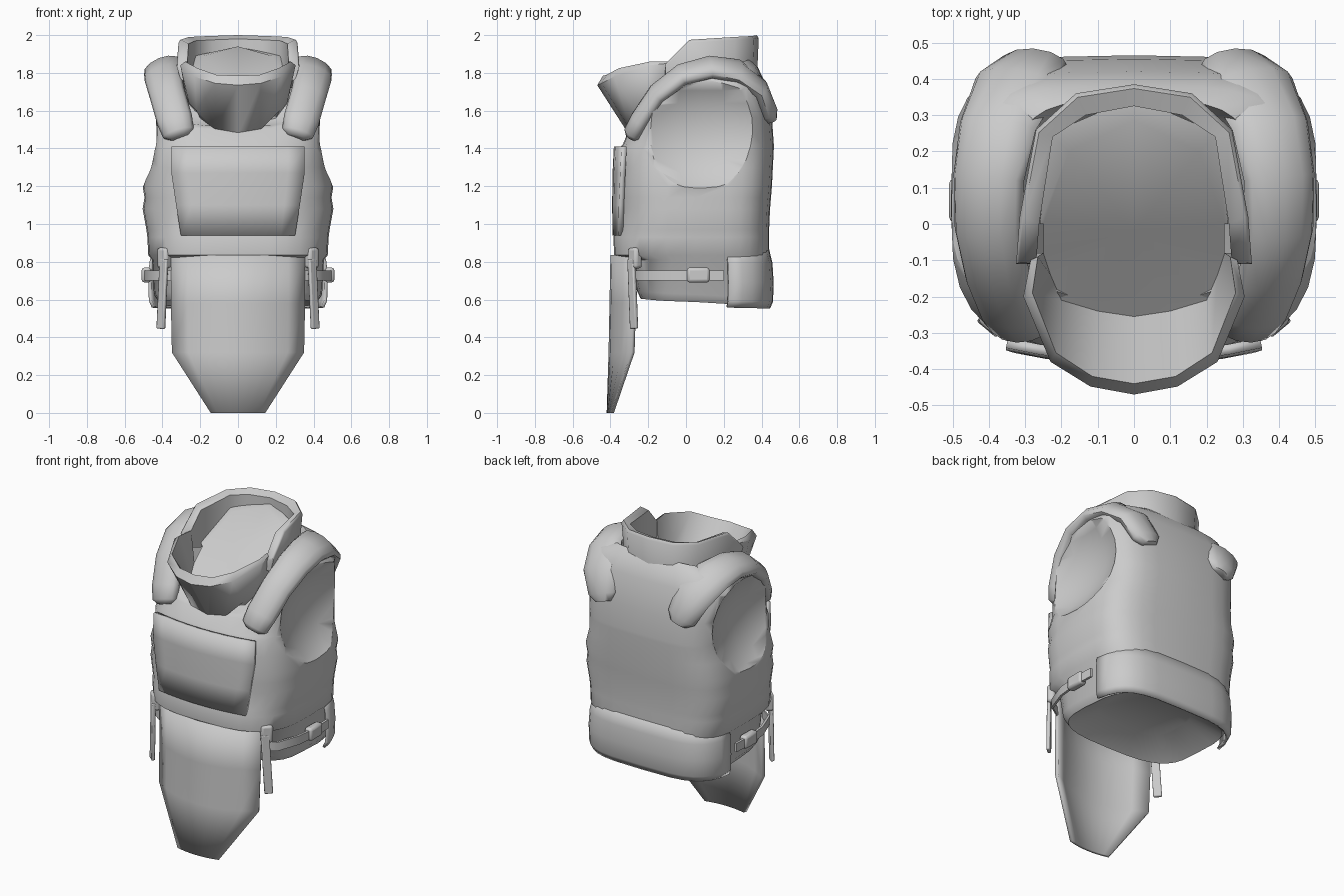
import bpy, bmesh, math
from mathutils import Vector

cube = bpy.data.objects.get("Cube")
if cube:
    bpy.data.objects.remove(cube, do_unlink=True)

grey = bpy.data.materials.new("plain_grey")
grey.use_nodes = True
grey.diffuse_color = (0.6, 0.6, 0.6, 1)
grey.node_tree.nodes["Principled BSDF"].inputs["Base Color"].default_value = grey.diffuse_color


def finish(name, bm, angle=40):
    bmesh.ops.recalc_face_normals(bm, faces=bm.faces)
    mesh = bpy.data.meshes.new(name)
    bm.to_mesh(mesh)
    bm.free()
    obj = bpy.data.objects.new(name, mesh)
    bpy.context.collection.objects.link(obj)
    mesh.materials.append(grey)
    bpy.ops.object.select_all(action="DESELECT")
    obj.select_set(True)
    bpy.context.view_layer.objects.active = obj
    bpy.ops.object.shade_smooth_by_angle(angle=math.radians(angle))
    return obj


def loft(name, rings, closed=True, caps=True, angle=40):
    """Bridge equal-sized rings of points into one skin."""
    bm = bmesh.new()
    rows = [[bm.verts.new(p) for p in ring] for ring in rings]
    n = len(rows[0])
    for a, b in zip(rows, rows[1:]):
        for i in range(n if closed else n - 1):
            j = (i + 1) % n
            bm.faces.new((a[i], a[j], b[j], b[i]))
    if caps:
        bm.faces.new(rows[0])
        bm.faces.new(rows[-1])
    return finish(name, bm, angle)


def modify(obj, kind, **settings):
    mod = obj.modifiers.new(kind.title(), kind)
    for key, value in settings.items():
        setattr(mod, key, value)


def mirror_path(half):
    """Half path starting on the centre line, extended to both sides."""
    return [(-x, y, z) for x, y, z in reversed(half[1:])] + half


def block(name, centre, size, turn=0, tilt=0):
    bm = bmesh.new()
    bmesh.ops.create_cube(bm, size=1)
    for v in bm.verts:
        v.co = Vector(a * b for a, b in zip(v.co, size))
    obj = finish(name, bm)
    obj.location = centre
    obj.rotation_euler = (0, tilt, turn)
    modify(obj, "BEVEL", width=min(size) * 0.3, segments=2)


def section(z, a, front, back, rise=0, drop=0, count=32):
    """Rounded torso outline, squarer behind; rises to the back, curves down to the front."""
    ring = []
    for i in range(count):
        t = math.tau * i / count
        c, s = math.cos(t), math.sin(t)
        e = 0.52 if s > 0 else 0.64
        x = a * math.copysign(abs(c) ** e, c)
        reach = back - 0.05 if s > 0 else 0.05 - front
        y = 0.05 + reach * math.copysign(abs(s) ** e, s)
        ring.append((x, y, z + (rise * y if y > 0 else -drop * y * y)))
    return ring


# Torso: hollow underside, waist, padded belly, chest, shoulders and neck hollow
torso = loft("torso", [section(*r) for r in (
    (0.68, 0.25, -0.1, 0.3), (0.59, 0.415, -0.24, 0.44, -0.06, -0.25),
    (0.63, 0.445, -0.26, 0.45, -0.06, -0.25), (0.81, 0.455, -0.3, 0.44),
    (0.835, 0.475, -0.38, 0.44), (0.93, 0.48, -0.385, 0.44),
    (0.97, 0.485, -0.368, 0.44), (1.08, 0.505, -0.365, 0.445),
    (1.14, 0.495, -0.365, 0.45), (1.2, 0.505, -0.365, 0.455),
    (1.3, 0.475, -0.36, 0.46), (1.4, 0.47, -0.355, 0.465), (1.42, 0.47, -0.335, 0.465),
    (1.54, 0.48, -0.3, 0.455, 0.05, 0.4), (1.67, 0.5, -0.27, 0.42, 0.18, 2.1),
    (1.77, 0.45, -0.24, 0.38, 0.16, 4.4), (1.77, 0.33, -0.21, 0.34, 0.3, 5.2),
    (1.55, 0.22, -0.16, 0.28, 0.3, 4.7))], angle=55)

# Arm hollows
for side in (-1, 1):
    bm = bmesh.new()
    bmesh.ops.create_uvsphere(bm, u_segments=24, v_segments=16, radius=1)
    for v in bm.verts:
        v.co = Vector((side * 0.71 + v.co.x * 0.33, 0.08 + v.co.y * 0.52, 1.49 + v.co.z * 0.39))
    cutter = finish("arm_hollow_cutter", bm)
    cutter.hide_render = True
    cutter.hide_set(True)
    modify(torso, "BOOLEAN", object=cutter, operation="DIFFERENCE", solver="EXACT")


def bent_sheet(name, levels, bend, thickness):
    """Sheet curved around the front; levels are (z, half width, crown)."""
    rows = []
    for z, w, crown in levels:
        xs = [w * (i / 4 - 1) for i in range(9)]
        rows.append([(x, crown + bend * x * x, z) for x in xs])
    obj = loft(name, rows, closed=False, caps=False)
    modify(obj, "SOLIDIFY", thickness=thickness, offset=0, use_even_offset=True)


bent_sheet("chest_plate", [(0.94, 0.3, -0.375), (1.1, 0.325, -0.377), (1.27, 0.35, -0.375),
                           (1.41, 0.35, -0.368)], 0.33, 0.028)
bent_sheet("front_flap", [(0, 0.14, -0.41), (0.32, 0.345, -0.4), (0.58, 0.35, -0.395),
                          (0.835, 0.35, -0.39)], 1.0, 0.02)

# Lower back wrap, blending into the hips
rows = []
for z, grow in ((0.565, 0.0), (0.6, 0.015), (0.7, 0.018), (0.8, 0.012), (0.9, -0.012)):
    ring = section(z, 0.454 + grow, -0.3, 0.438 + grow, -0.02)
    rows.append(ring[1:16])
wrap = loft("lower_back_wrap", rows, closed=False, caps=False)
modify(wrap, "SOLIDIFY", thickness=0.016, offset=0)

# Rear collar: upright horseshoe wall
outer = mirror_path([(0, 0.385, 2.0), (0.16, 0.36, 1.995), (0.27, 0.26, 1.99),
                     (0.315, 0.02, 1.975), (0.325, -0.11, 1.85)])
rings = []
for x, y, top in outer:
    k = 0.83
    ix, iy = x * k, (y - 0.06 if y > 0.3 else y - 0.02 if y > 0 else y)
    low = 1.76 if y < 0 else 1.72
    rings.append([(x * 0.93, y * 0.97, low), (x, y, top - 0.015), (x * 0.97, y * 0.97, top),
                  (ix, iy, top - 0.02), (ix, iy, low)])
loft("rear_collar", rings, angle=60)

# Front collar: flared wedge below the chin
lip = mirror_path([(0, -0.47, 1.735), (0.12, -0.448, 1.745), (0.23, -0.38, 1.78),
                   (0.305, -0.2, 1.84), (0.285, -0.1, 1.85)])
crest = mirror_path([(0, -0.44, 1.785), (0.115, -0.42, 1.79), (0.215, -0.355, 1.825),
                     (0.28, -0.19, 1.86), (0.265, -0.09, 1.86)])
inner = mirror_path([(0, -0.255, 1.52), (0.1, -0.24, 1.535), (0.2, -0.21, 1.56),
                     (0.23, -0.14, 1.615), (0.25, -0.08, 1.66)])
base = mirror_path([(0, -0.3, 1.47), (0.12, -0.295, 1.5), (0.22, -0.27, 1.6),
                    (0.26, -0.18, 1.64), (0.275, -0.08, 1.68)])
loft("front_collar", [list(ring) for ring in zip(lip, crest, inner, base)], angle=60)

# Neck lining: steep slope from the nape down to the throat
bm = bmesh.new()
rim = [bm.verts.new(p) for p in inner + [(0.25, 0, 1.73), (0.18, 0.2, 1.89), (0, 0.285, 1.94),
                                         (-0.18, 0.2, 1.89), (-0.25, 0, 1.73)]]
deep = bm.verts.new((0, -0.02, 1.7))
for i, v in enumerate(rim):
    bm.faces.new((v, rim[(i + 1) % len(rim)], deep))
# lip closing the gap between lining and rear collar
back = [bm.verts.new(p) for p in ((0.26, 0, 1.75), (0.23, 0.25, 1.89), (0, 0.35, 1.94),
                                  (-0.23, 0.25, 1.89), (-0.26, 0, 1.75))]
edge = rim[-5:]
for i in range(4):
    bm.faces.new((edge[i], edge[i + 1], back[i + 1], back[i]))
finish("neck_lining", bm, 60)

# Padded shoulder straps: (centre, half width)
path = [((0.315, -0.28, 1.48), 0.085), ((0.335, -0.245, 1.55), 0.095), ((0.375, -0.15, 1.69), 0.095),
        ((0.4, -0.02, 1.79), 0.1), ((0.4, 0.13, 1.83), 0.105), ((0.375, 0.27, 1.81), 0.115),
        ((0.32, 0.385, 1.72), 0.125), ((0.275, 0.435, 1.59), 0.1)]
pts = [Vector(p) for p, w in path]
for side, label in ((1, "left"), (-1, "right")):
    rings = []
    for i, p in enumerate(pts):
        run = (pts[min(i + 1, len(pts) - 1)] - pts[max(i - 1, 0)]).normalized()
        # outward slope tips the pad down toward the arm, easing off behind
        across = Vector((1, 0, -0.4 if p.y < 0.3 else -0.15))
        across = (across - run * across.dot(run)).normalized()
        normal = across.cross(run)
        ring = []
        for k in range(12):
            t = math.tau * k / 12
            q = p + across * math.cos(t) * path[i][1] + normal * math.sin(t) * 0.052
            ring.append((q.x * side, q.y, q.z))
        rings.append(ring)
    for index, other in ((0, 1), (-1, -2)):
        tip = [Vector(a) * 1.3 - Vector(b) * 0.3 for a, b in zip(rings[index], rings[other])]
        mid = sum(tip, Vector()) / 12
        tip = [mid + (q - mid) * 0.6 for q in tip]
        rings.insert(0 if index == 0 else len(rings), tip)
    loft(label + "_shoulder_strap", rings, angle=60)

    # Waist belt with its buckle
    belt = [(0.33, -0.28), (0.42, -0.22), (0.47, -0.08), (0.485, 0.06), (0.48, 0.2)]
    loft(label + "_waist_belt", [[(side * x, y, 0.7), (side * (x + 0.015), y, 0.7),
         (side * (x + 0.015), y, 0.755), (side * x, y, 0.755)] for x, y in belt])
    block(label + "_waist_buckle", (side * 0.485, 0.065, 0.73), (0.05, 0.12, 0.08))

    # Hanging strap with its buckle
    turn = side * math.radians(40)
    block(label + "_hanging_strap", (side * 0.4, -0.282, 0.63), (0.05, 0.022, 0.37), turn, -side * 0.06)
    block(label + "_hanging_buckle", (side * 0.39, -0.27, 0.82), (0.07, 0.05, 0.11), turn)
